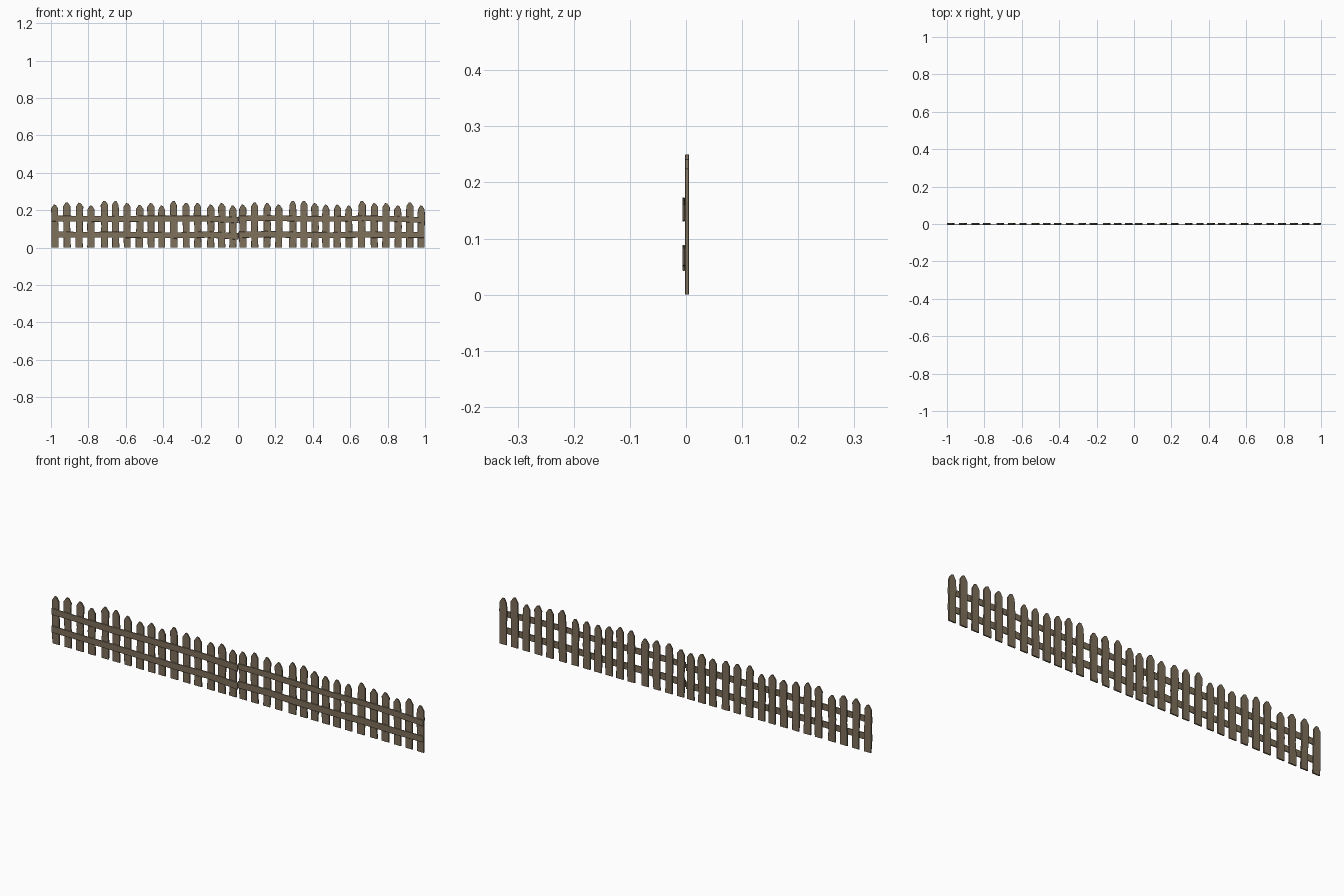
import bpy, bmesh, random

if "Cube" in bpy.data.objects:
    bpy.data.objects.remove(bpy.data.objects["Cube"])

random.seed(4)
wood = bpy.data.materials.new("weathered_wood")
wood.diffuse_color = (0.21, 0.16, 0.105, 1)
wood.use_nodes = True
wood.node_tree.nodes["Principled BSDF"].inputs["Base Color"].default_value = wood.diffuse_color


def slab(name, outline, y0, y1, bevel):
    """Extrude an x-z outline from y0 to y1, with chipped (bevelled) edges."""
    bm = bmesh.new()
    face = bm.faces.new([bm.verts.new((x, y0, z)) for x, z in outline])
    ext = bmesh.ops.extrude_face_region(bm, geom=[face])
    for v in ext["geom"]:
        if isinstance(v, bmesh.types.BMVert):
            v.co.y = y1
    bmesh.ops.recalc_face_normals(bm, faces=bm.faces)
    me = bpy.data.meshes.new(name)
    bm.to_mesh(me)
    bm.free()
    me.materials.append(wood)
    ob = bpy.data.objects.new(name, me)
    bpy.context.collection.objects.link(ob)
    mod = ob.modifiers.new("worn_edges", "BEVEL")
    mod.width = bevel
    mod.segments = 1
    return ob


# Pickets: centre x and height in hundredths of a unit
xs = [-98, -91.5, -84.8, -78.6, -71.4, -65.5, -59.3, -52.6, -46.5, -40.8, -34.4,
      -27.7, -21.6, -14.6, -8.7, -2.8, 2.5, 8.9, 15.6, 21.8, 29.3, 35.2, 41.1,
      47, 53.1, 59.3, 66.2, 72.9, 79.1, 85.5, 91.9, 97.9]
hs = [23, 24.2, 24, 22.5, 25, 25, 23.8, 22.8, 23.8, 22.5, 25, 24, 23.8, 23, 23.8,
      22.5, 23, 24.2, 23.8, 23, 25, 25, 23.8, 23, 23, 22.5, 25, 23.8, 23.8, 22.5,
      24.2, 22.5]


def picket(i, x, h):
    hw = 0.0195
    wob = lambda: random.uniform(-0.0025, 0.0015)
    lean = random.uniform(-0.003, 0.003)
    levels = [0, 0.055, 0.11, 0.165, h - 0.022]
    left = [(x - hw - wob() + lean * (z / h - 0.5), z) for z in levels]
    right = [(x + hw + wob() + lean * (z / h - 0.5), z) for z in levels]
    tip = [(x + 0.006, h - 0.002), (x - 0.005, h)]
    pts = right + tip + left[::-1]
    pts = [(max(-1, min(1, px)), pz) for px, pz in pts]
    slab(f"picket_{i:02d}", pts, -0.0015, 0.0055, 0.0008)


for i, (x, h) in enumerate(zip(xs, hs), 1):
    picket(i, x / 100, h / 100)


# Rails: two uneven lengths per row, meeting in the middle
def rail(name, x0, x1, centres, half):
    n = len(centres) - 1
    px = [x0 + (x1 - x0) * k / n for k in range(n + 1)]
    j = lambda: random.uniform(-0.0015, 0.0015)
    low = [(x, z - half + j()) for x, z in zip(px, centres)]
    top = [(x, z + half + j()) for x, z in zip(px, centres)]
    slab(name, low + top[::-1], -0.0065, -0.0018, 0.0008)


rail("upper_rail_left", -0.998, 0.002, [0.155, 0.155, 0.152, 0.155, 0.155, 0.155, 0.147], 0.015)
rail("upper_rail_right", 0.004, 0.998, [0.156, 0.157, 0.154, 0.153, 0.157, 0.153, 0.146], 0.015)
rail("lower_rail_left", -0.998, 0.002, [0.070, 0.069, 0.068, 0.068, 0.066, 0.069, 0.060], 0.016)
rail("lower_rail_right", 0.004, 0.998, [0.068, 0.071, 0.066, 0.066, 0.070, 0.066, 0.067], 0.016)
